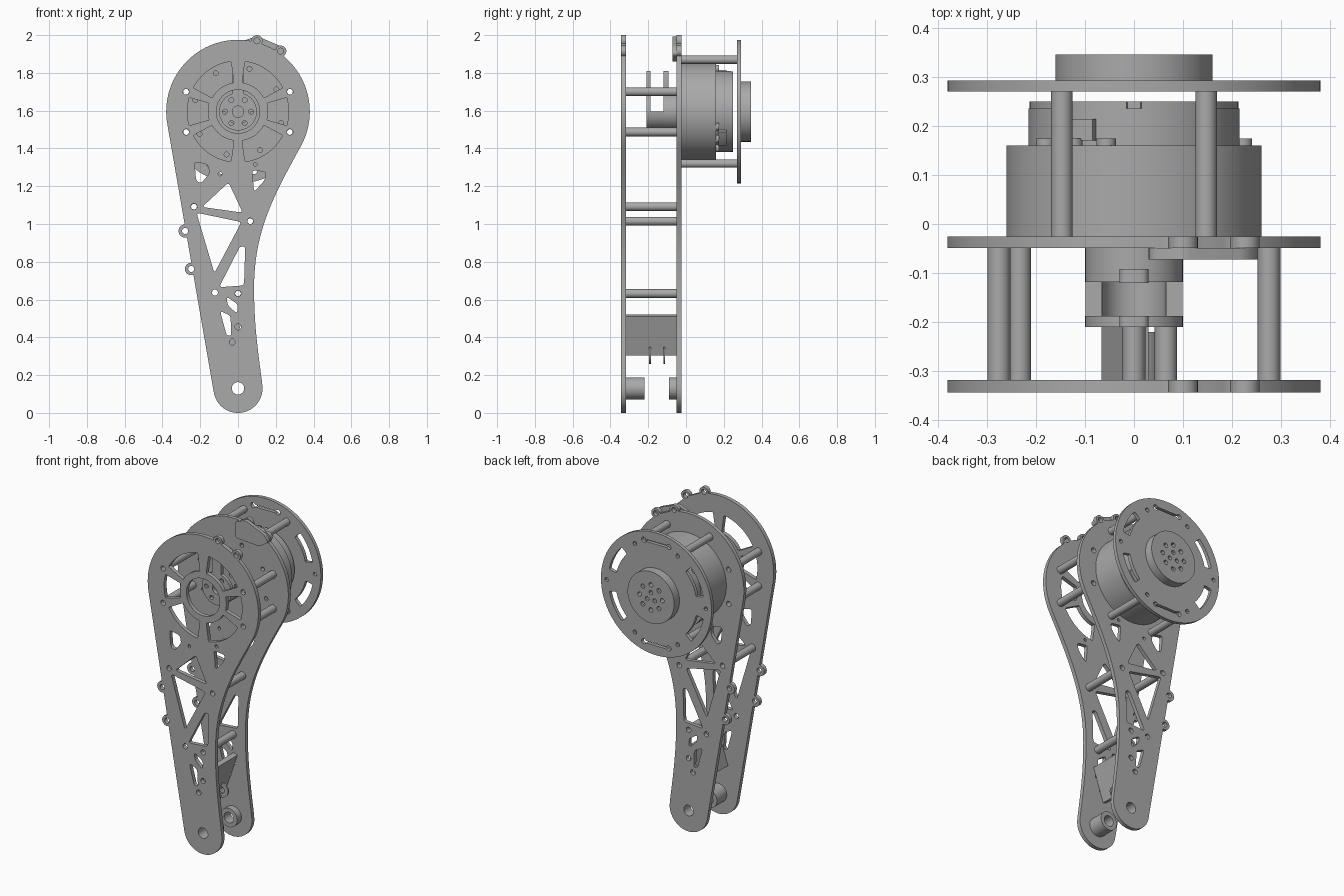
import bpy
import bmesh
from math import cos, sin, radians, atan2, tau, hypot
from mathutils import Vector, Matrix
from mathutils.geometry import interpolate_bezier

if "Cube" in bpy.data.objects:
    bpy.data.objects.remove(bpy.data.objects["Cube"])

GREY = (0.4, 0.4, 0.4, 1)
metal = bpy.data.materials.new("grey metal")
metal.use_nodes = True
metal.diffuse_color = GREY
metal.node_tree.nodes["Principled BSDF"].inputs["Base Color"].default_value = GREY

CZ = 1.595            # height of the motor axis
FOOT = 0.13           # height of the lower pivot
FRONT = (-0.343, -0.318)
BACK = (-0.049, -0.025)
DISC = (0.27, 0.292)
parts = []


# Profile helpers, all in the x-z plane
def arc(x, z, r, a0, a1, n=24):
    return [(x + r * cos(radians(a0 + (a1 - a0) * i / n)),
             z + r * sin(radians(a0 + (a1 - a0) * i / n))) for i in range(n + 1)]


def circle(x, z, r, n=24):
    return arc(x, z, r, 0, 360, n)[:-1]


def ring_of(count, radius, r, start=0):
    return [circle(radius * cos(a), CZ + radius * sin(a), r, 12)
            for a in (radians(start) + tau * i / count for i in range(count))]


def wedge(a0, a1, r0, r1, n=16):
    return arc(0, CZ, r1, a0, a1, n) + arc(0, CZ, r0, a1, a0, n)


def rounded(points, d=0.018):
    pts = [Vector(p) for p in points]
    out = []
    for i, p in enumerate(pts):
        ends = []
        for q in (pts[i - 1], pts[(i + 1) % len(pts)]):
            ends.append(p + (q - p).normalized() * min(d, (q - p).length * 0.35))
        for t in (0, 0.25, 0.5, 0.75, 1):
            c = ends[0] * (1 - t) ** 2 + p * 2 * t * (1 - t) + ends[1] * t * t
            out.append((c.x, c.y))
    return out


def bezier(*ctrl):
    return [(v.x, v.y) for v in interpolate_bezier(*[Vector(c) for c in ctrl], 30)]


def add_ear(loop, x, z, r):
    """Swap the outline inside a lug's circle for the lug's outer arc."""
    inside = [i for i, p in enumerate(loop) if hypot(p[0] - x, p[1] - z) < r]
    a, b = loop[inside[0] - 1], loop[inside[-1] + 1]
    a0 = atan2(a[1] - z, a[0] - x)
    a1 = a0 + (atan2(b[1] - z, b[0] - x) - a0) % tau
    bump = arc(x, z, r, a0 * 360 / tau, a1 * 360 / tau, 14)
    return loop[:inside[0]] + bump + loop[inside[-1] + 1:]


def slab(name, loops, span):
    """Extrude a profile with holes along y."""
    curve = bpy.data.curves.new(name, 'CURVE')
    curve.dimensions = '2D'
    curve.fill_mode = 'BOTH'
    curve.extrude = (span[1] - span[0]) / 2
    for loop in loops:
        spline = curve.splines.new('POLY')
        spline.points.add(len(loop) - 1)
        for point, (x, z) in zip(spline.points, loop):
            point.co = (x, z, 0, 1)
        spline.use_cyclic_u = True
    temp = bpy.data.objects.new(name, curve)
    bpy.context.scene.collection.objects.link(temp)
    bpy.context.view_layer.update()
    mesh = bpy.data.meshes.new_from_object(
        temp.evaluated_get(bpy.context.evaluated_depsgraph_get()))
    bpy.data.objects.remove(temp)
    mesh.transform(Matrix.Translation((0, sum(span) / 2, 0))
                   @ Matrix.Rotation(radians(90), 4, 'X'))
    bm = bmesh.new()
    bm.from_mesh(mesh)
    bmesh.ops.remove_doubles(bm, verts=bm.verts, dist=1e-5)
    bmesh.ops.recalc_face_normals(bm, faces=bm.faces)
    bm.to_mesh(mesh)
    bm.free()
    mesh.materials.clear()
    mesh.materials.append(metal)
    obj = bpy.data.objects.new(name, mesh)
    bpy.context.scene.collection.objects.link(obj)
    parts.append(obj)


def rod(name, x, z, r, y0, y1, bore=0):
    slab(name, [circle(x, z, r, 32)] + ([circle(x, z, bore)] if bore else []), (y0, y1))


# Leg plate outline with its four lugs
ears = [(0.10, 1.97, 0.03), (0.226, 1.915, 0.03),
        (-0.28, 0.963, 0.035), (-0.248, 0.762, 0.033)]
big = arc(0, CZ, 0.38, -29, 189.8, 140)
small = arc(0, FOOT, 0.13, 189.8, 360, 40)
side = [tuple(Vector(big[-1]).lerp(Vector(small[0]), i / 120)) for i in range(1, 120)]
outline = small + bezier((0.13, 0.14), (0.11, 0.3), (0.085, 0.45), (0.085, 0.66))[1:]
outline += bezier((0.085, 0.66), (0.085, 0.96), (0.188, 1.149), (0.332, 1.41))[1:-1]
outline += big + side
for ear in ears:
    outline = add_ear(outline, *ear)

# Truss windows and bolt holes shared by both plates
windows = [
    [(-0.05, 1.22), (0.025, 1.06), (-0.19, 1.09)],
    [(-0.23, 1.33), (-0.16, 1.315), (-0.15, 1.27), (-0.195, 1.215), (-0.222, 1.23)],
    [(0.075, 1.285), (0.15, 1.275), (0.14, 1.23), (0.085, 1.17)],
    [(-0.22, 1.06), (0.018, 1.01), (-0.125, 0.74)],
    [(0.01, 0.88), (0.038, 0.88), (0.032, 0.675), (-0.1, 0.665)],
    [(-0.06, 0.615), (0, 0.575), (-0.005, 0.525), (-0.055, 0.57)],
    [(-0.095, 0.54), (-0.04, 0.515), (-0.035, 0.41), (-0.06, 0.41)],
]
posts = [(s * 0.275, z) for s in (-1, 1) for z in (1.70, 1.487)]
posts += [(-0.233, 1.092), (0.065, 1.015), (0, 0.632)]
bolts = posts + [(-0.122, 0.637), (0, 0.455), (-0.03, 0.375)] + [e[:2] for e in ears]
shared = [rounded(w) for w in windows] + [circle(x, z, 0.016, 16) for x, z in bolts]
shared += [circle(0, FOOT, 0.033), circle(-0.095, 1.265, 0.01, 12),
           circle(0.092, 1.265 + 0.05, 0.01, 12)]

spokes = [rounded(wedge(a, b, r, 0.268), 0.01) for a, b, r in (
    (-16, 16, 0.16), (28, 82, 0.155), (98, 152, 0.155),
    (164, 196, 0.16), (208, 262, 0.155), (278, 332, 0.155))]
slab("front_plate", [outline] + shared + spokes + [circle(0, CZ, 0.115, 40)], FRONT)
slab("back_plate", [outline] + shared + ring_of(8, 0.235, 0.013, 30), BACK)

# Doubler behind the top lugs
slab("lug_doubler", [rounded([(0.03, 1.97), (0.03, 1.87), (0.2, 1.86),
                              (0.258, 1.9), (0.23, 1.94), (0.1, 1.995)])], (-0.072, -0.049))

# Spacers between the two plates
for i, (x, z) in enumerate(posts):
    rod(f"plate_spacer_{i + 1}", x, z, 0.023, FRONT[1], BACK[0], 0.015)

# Lower pivot bosses
rod("front_pivot_boss", 0, FOOT, 0.058, FRONT[1], -0.22, 0.033)
rod("back_pivot_boss", 0, FOOT, 0.058, -0.09, BACK[0], 0.033)

# Slanted cross web with two thin eyelets
slab("cross_web", [[(-0.066, 0.315), (-0.04, 0.305), (0.03, 0.51), (0.003, 0.52)]],
     (FRONT[1], BACK[0]))
for i, y in enumerate((-0.195, -0.12)):
    rod(f"web_eyelet_{i + 1}", -0.03, 0.305, 0.045, y, y + 0.01, 0.02)

# Shaft carrier in front of the motor
bores = ring_of(6, 0.07, 0.013, 0) + [circle(0, CZ, 0.03)]
slab("carrier_front_flange", [circle(0, CZ, 0.1, 40)] + bores, (-0.21, -0.187))
slab("carrier_rear_flange", [circle(0, CZ, 0.1, 40)] + bores, (-0.118, BACK[0]))
slab("carrier_wall", [wedge(180, 360, 0.065, 0.099)], (-0.19, -0.115))
for name, span in (("front", (-0.21, -0.187)), ("rear", (-0.12, -0.092))):
    slab(f"carrier_{name}_lug",
         [rounded([(-0.03, 1.67), (0.03, 1.67), (0.03, 1.81), (-0.03, 1.81)])], span)

# Motor body, stepped rear cover with a notch, connectors and screws
slab("motor_body", [circle(0, CZ, 0.26, 96)], (BACK[1], 0.16))
slab("motor_cover", [circle(0, CZ, 0.215, 80)], (0.16, 0.235))
slab("motor_cover_rim", [arc(0, CZ, 0.213, 94, 446, 80) + arc(0, CZ, 0.195, 86, 94, 4)],
     (0.235, 0.25))
for i, a in enumerate((122, -38)):
    slab(f"connector_{i + 1}", [wedge(a - 11, a + 11, 0.2, 0.237, 4)], (0.17, 0.214))
    for j, off in enumerate((-18, 0, 18)):
        t = radians(a + off)
        rod(f"cover_screw_{i + 1}_{j + 1}", 0.235 * cos(t), CZ + 0.235 * sin(t),
            0.02, 0.16, 0.174)

# Output disc: curved slots, straight slots with round ends, bolt holes
disc = [circle(0, CZ, 0.38, 96)]
for a0, a1 in ((12, 44), (136, 168), (192, 224), (316, 348)):
    disc.append(rounded(wedge(a0, a1, 0.28, 0.33), 0.02))
for z in (CZ - 0.315, CZ + 0.315):
    disc.append(arc(-0.085, z, 0.016, 25, 335, 12) + arc(0.085, z, 0.016, -155, 155, 12))
mounts = [(s * 0.147, CZ + t * 0.275) for s in (-1, 1) for t in (-1, 1)]
disc += [circle(x, z, 0.013, 12) for x, z in mounts]
disc += ring_of(2, 0.34, 0.012, 0)
slab("output_disc", disc, DISC)
for i, (x, z) in enumerate(mounts):
    rod(f"disc_spacer_{i + 1}", x, z, 0.022, BACK[1], DISC[0])

# Raised hub with its bolt pattern
slab("output_hub", [circle(0, CZ, 0.16, 64)] + ring_of(8, 0.078, 0.014)
     + ring_of(3, 0.03, 0.013, 90), (DISC[1], 0.345))

# Smooth the round walls, keep the edges sharp
bpy.ops.object.select_all(action='DESELECT')
for obj in parts:
    obj.select_set(True)
bpy.context.view_layer.objects.active = parts[0]
bpy.ops.object.shade_smooth_by_angle(angle=radians(30))
